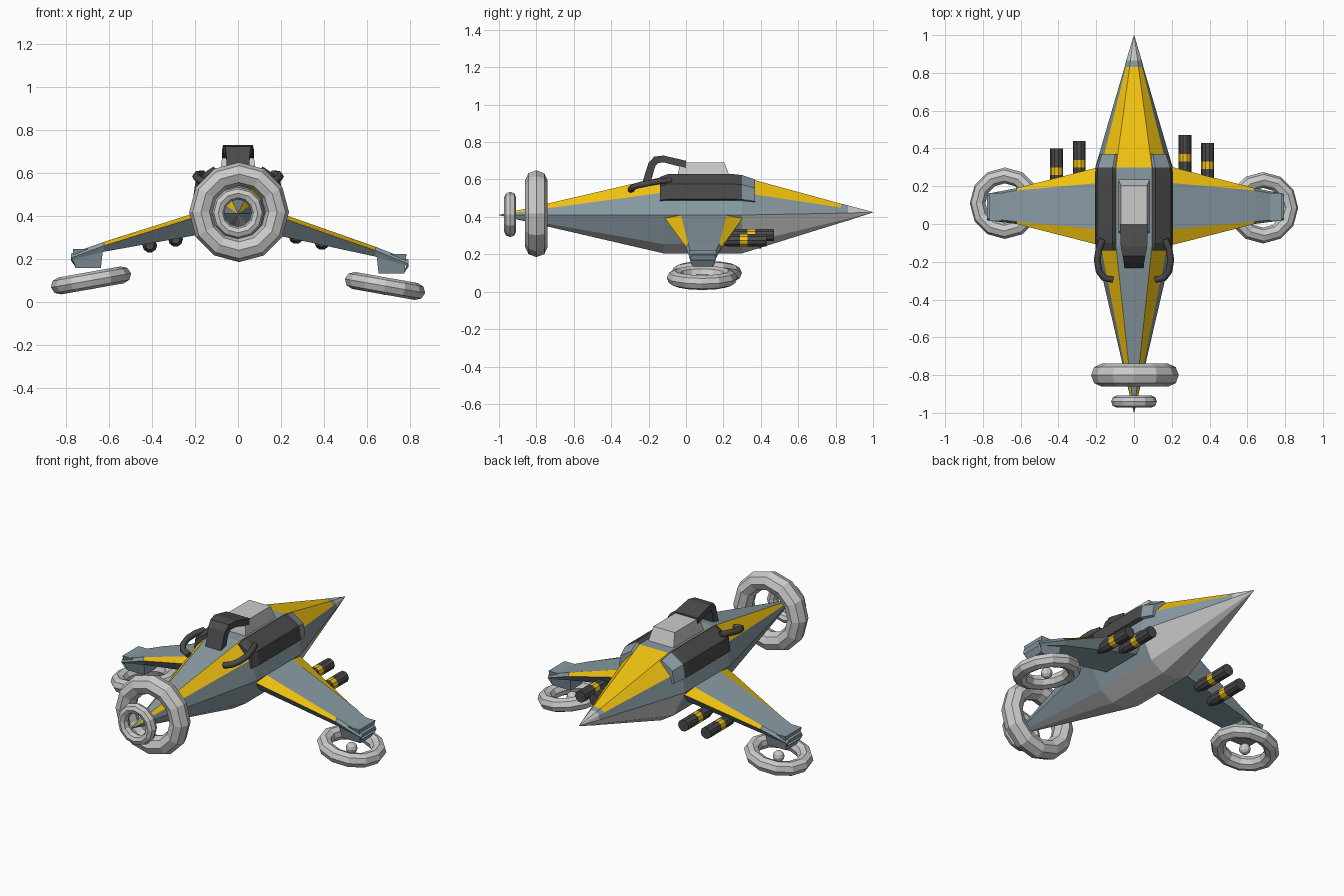
import bpy, bmesh, math
from mathutils import Vector

if "Cube" in bpy.data.objects:
    bpy.data.objects.remove(bpy.data.objects["Cube"])


def material(name, rgb):
    m = bpy.data.materials.new(name)
    m.diffuse_color = (*rgb, 1)
    m.use_nodes = True
    m.node_tree.nodes["Principled BSDF"].inputs["Base Color"].default_value = m.diffuse_color
    return m


SLATE = material("slate", (0.25, 0.33, 0.37))
YELLOW = material("yellow", (0.90, 0.55, 0.005))
DARK = material("dark", (0.07, 0.07, 0.07))
GREY = material("grey", (0.6, 0.6, 0.6))
MATS = [SLATE, YELLOW, DARK, GREY]
S, Y, D, G = range(4)


def loft(name, rings, colour):
    """Skin closed rings of points; colour(i, j) gives the paint of each panel."""
    bm = bmesh.new()
    vs = [[bm.verts.new(p) for p in r] for r in rings]
    n = len(rings[0])
    for i in range(len(vs) - 1):
        for j in range(n):
            k = (j + 1) % n
            bm.faces.new((vs[i][j], vs[i][k], vs[i + 1][k], vs[i + 1][j])).material_index = colour(i, j)
    bm.faces.new(vs[0]).material_index = colour(0, 0)
    bm.faces.new(vs[-1]).material_index = colour(len(vs) - 2, 0)
    bmesh.ops.recalc_face_normals(bm, faces=bm.faces)
    me = bpy.data.meshes.new(name)
    bm.to_mesh(me)
    bm.free()
    for m in MATS:
        me.materials.append(m)
    ob = bpy.data.objects.new(name, me)
    bpy.context.collection.objects.link(ob)
    return ob


def torus(name, loc, rot, major, minor, squash=1):
    bpy.ops.mesh.primitive_torus_add(location=loc, rotation=rot, major_radius=major,
                                     minor_radius=minor, major_segments=12, minor_segments=8)
    ob = bpy.context.object
    ob.name = name
    ob.scale.z = squash
    ob.data.materials.append(GREY)


def circle_y(x, y, z, r, n=8):
    return [(x + r * math.cos(2 * math.pi * k / n), y, z + r * math.sin(2 * math.pi * k / n))
            for k in range(n)]


# fuselage: one faceted section, scaled along y
half = [(0.095, 0.205), (0.175, 0.12), (0.205, 0.0), (0.13, -0.155), (0.05, -0.205)]
section = half + [(-x, z) for x, z in reversed(half)]
stations = [(-1, 0.005, 0.41), (-0.12, 1, 0.41), (0.3, 1, 0.41),
            (0.83, 0.245, 0.42), (0.865, 0.2, 0.421), (1, 0.005, 0.425)]


def hull_paint(i, j):
    j = min(j, 8 - j) if j < 9 else -1      # fold to one side, -1 is the top panel
    if i == 4:
        return G
    if i == 3:
        return S if j < 2 else G
    if j == -1:
        return Y if i == 2 else S
    if j == 0:
        return Y
    if j == 1:
        return S
    return S if j == 2 and i < 2 else G


loft("fuselage", [[(x * s, y, zc + z * s) for x, z in section] for y, s, zc in stations], hull_paint)

# canopy block
loft("canopy", [[(-w, a, z), (w, a, z), (w, b, z), (-w, b, z)]
                for w, a, b, z in [(0.085, -0.05, 0.24, 0.60), (0.07, -0.03, 0.205, 0.692)]],
     lambda i, j: G)

# arched intake behind the canopy
outer = [(0.0, 0.70), (-0.12, 0.728), (-0.17, 0.722), (-0.20, 0.69), (-0.235, 0.58)]
inner = [(0.0, 0.66), (-0.12, 0.692), (-0.15, 0.687), (-0.165, 0.67), (-0.19, 0.58)]
width = [0.075, 0.07, 0.06, 0.055, 0.05]
loft("canopy_arch", [[(-w, *o), (w, *o), (w, *n), (-w, *n)] for o, n, w in zip(outer, inner, width)],
     lambda i, j: D)

# tail rings
torus("tail_ring", (0.005, -0.8, 0.417), (math.pi / 2, 0, 0), 0.177, 0.055, 1.1)
torus("tail_ring_small", (0.0, -0.94, 0.413), (math.pi / 2, 0, 0), 0.092, 0.029, 1.1)

for side, s in (("left", -1), ("right", 1)):
    # dark shoulder plate with a slate lip towards the nose
    plate = [(-0.14, 0.93), (-0.10, 1.0), (0.26, 1.0), (0.30, 0.98), (0.37, 0.87)]
    prof = [(0.09, 0.20), (0.115, 0.218), (0.195, 0.165), (0.207, 0.085), (0.17, 0.07)]
    loft(side + "_shoulder_plate", [[(s * x * k, y, 0.41 + z * k) for x, z in prof] for y, k in plate],
         lambda i, j: S if i == 3 else D)

    # curved pipe
    cu = bpy.data.curves.new(side + "_pipe", 'CURVE')
    cu.dimensions = '3D'
    cu.bevel_depth = 0.018
    cu.bevel_resolution = 1
    cu.use_fill_caps = True
    pts = [(0.165, -0.08, 0.595), (0.185, -0.13, 0.592), (0.195, -0.19, 0.582), (0.185, -0.25, 0.57),
           (0.16, -0.285, 0.558), (0.115, -0.295, 0.545)]
    sp = cu.splines.new('POLY')
    sp.points.add(len(pts) - 1)
    for p, (x, y, z) in zip(sp.points, pts):
        p.co = (s * x, y, z, 1)
    cu.materials.append(DARK)
    bpy.context.collection.objects.link(bpy.data.objects.new(side + "_pipe", cu))

    # wing: x, trailing y, rear top y, front top y, leading y, top z, edge z, bottom z
    ribs = [(0.16, -0.12, -0.03, 0.22, 0.31, 0.425, 0.405, 0.315),
            (0.63, 0.0, 0.012, 0.178, 0.19, 0.268, 0.25, 0.222),
            (0.785, 0.02, 0.03, 0.15, 0.16, 0.21, 0.19, 0.18),
            (0.765, 0.03, 0.04, 0.14, 0.15, 0.16, 0.155, 0.15)]
    rings = []
    for x, a, b, c, d, zt, ze, zb in ribs:
        dz = -0.018 * s * x
        rings.append([(s * x + 0.008, y, z + dz) for y, z in
                      [(a, ze), (b, zt), (c, zt), (d, ze), (c, zb), (b, zb)]])
    loft(side + "_wing", rings, lambda i, j: Y if i == 0 and j in (0, 2) else S)

    # pylon under the wing tip
    dz = -0.012 * s
    loft(side + "_pylon", [[(s * a + 0.008, c, z + dz), (s * b + 0.008, c, z + dz),
                            (s * b + 0.008, d, z + dz), (s * a + 0.008, d, z + dz)]
                           for a, b, c, d, z in [(0.635, 0.775, 0.015, 0.165, 0.235),
                                                 (0.645, 0.765, 0.04, 0.145, 0.145)]],
         lambda i, j: S)

    # lift ring and its hub
    centre = Vector((0.683 * s, 0.098 - 0.012 * s, 0.087 - 0.013 * s))
    torus(side + "_lift_ring", centre, (0, math.radians(10 * s), 0), 0.147, 0.042, 0.95)
    bpy.ops.mesh.primitive_uv_sphere_add(segments=10, ring_count=6, radius=0.032,
                                         location=centre - Vector((0, 0, 0.01)))
    bpy.context.object.name = side + "_lift_hub"
    bpy.context.object.data.materials.append(GREY)

    # two underwing cannons with yellow bands
    guns = [(-0.41, 0.40, 0.263), (-0.29, 0.44, 0.29)] if s < 0 else [(0.27, 0.47, 0.303), (0.39, 0.43, 0.275)]
    for k, (x, y, z) in enumerate(guns):
        steps = [(y - 0.26, 0.02), (y - 0.21, 0.034), (y - 0.14, 0.034), (y - 0.1, 0.034), (y, 0.034)]
        loft(f"{side}_cannon_{k + 1}", [circle_y(x, yy, z, r, 10) for yy, r in steps],
             lambda i, j: Y if i == 2 else D)
